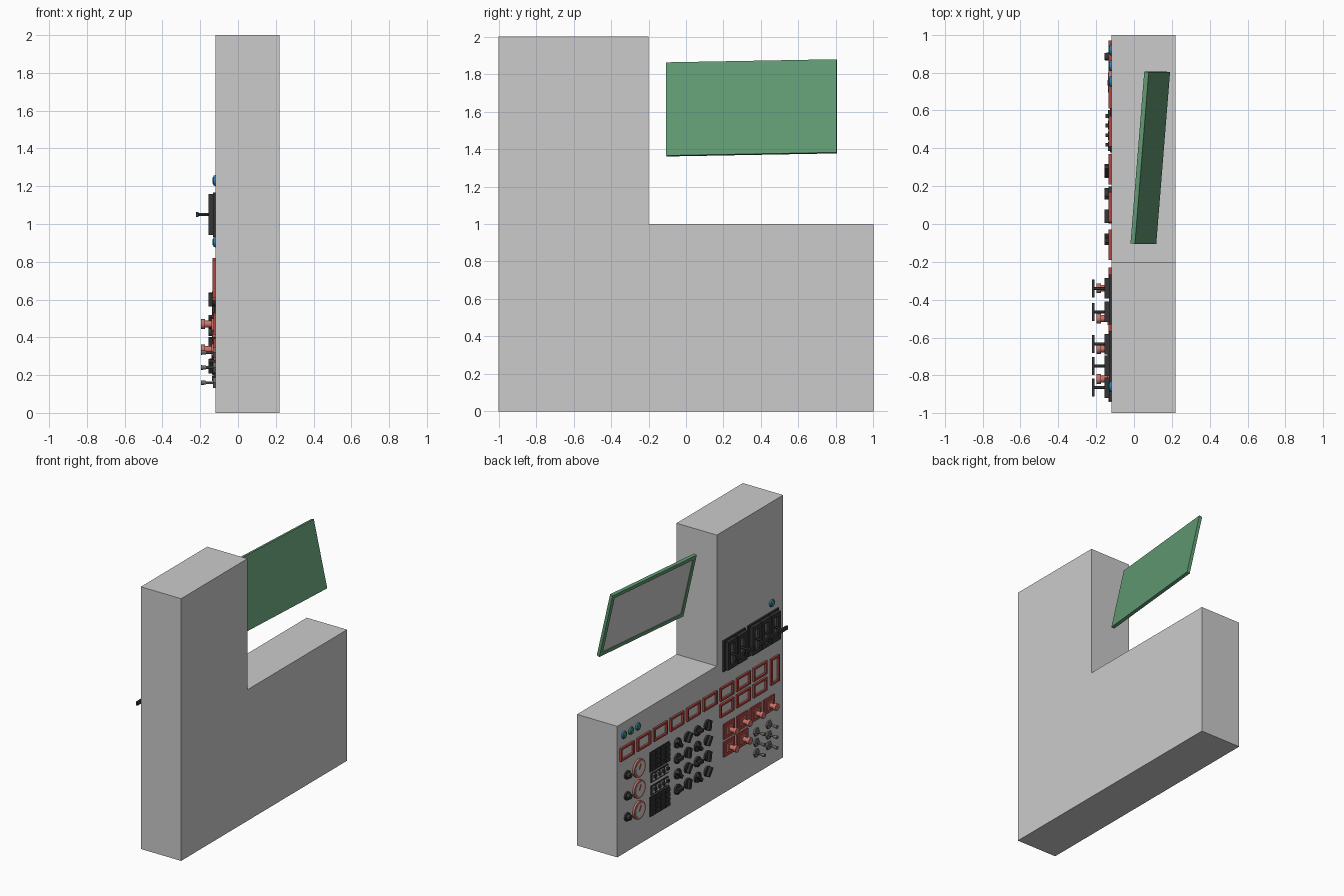
import bpy, bmesh
from math import radians, pi, cos, sin
from mathutils import Matrix, Vector

if "Cube" in bpy.data.objects:
    bpy.data.objects.remove(bpy.data.objects["Cube"])

FACE = -0.12  # x of the control face; depth d grows towards -x


def material(name, r, g, b):
    m = bpy.data.materials.new(name)
    m.diffuse_color = (r, g, b, 1)
    m.use_nodes = True
    m.node_tree.nodes["Principled BSDF"].inputs["Base Color"].default_value = m.diffuse_color
    return m


RED = material("red", 0.45, 0.06, 0.05)
SALMON = material("salmon", 0.6, 0.17, 0.14)
DARK = material("dark", 0.035, 0.035, 0.035)
METAL = material("metal", 0.15, 0.16, 0.15)
PALE = material("pale", 0.6, 0.6, 0.6)
GREEN = material("lamp_green", 0.05, 0.35, 0.08)
BLUE = material("lamp_blue", 0.03, 0.2, 0.5)
CASE = material("screen_green", 0.12, 0.32, 0.17)


def finish(name, bm, mat):
    bmesh.ops.recalc_face_normals(bm, faces=bm.faces[:])
    me = bpy.data.meshes.new(name)
    bm.to_mesh(me)
    bm.free()
    ob = bpy.data.objects.new(name, me)
    if mat:
        me.materials.append(mat)
    bpy.context.collection.objects.link(ob)
    return ob


def box(name, y, z, w, h, d0, d1, mat=None, turn=0):
    bm = bmesh.new()
    m = (Matrix.Translation((FACE - (d0 + d1) / 2, y, z)) @ Matrix.Rotation(turn, 4, 'X')
         @ Matrix.Diagonal((d1 - d0, w, h, 1)))
    bmesh.ops.create_cube(bm, size=1, matrix=m)
    return finish(name, bm, mat)


def cyl(name, y, z, r, d0, d1, mat=None, r2=None, n=20):
    bm = bmesh.new()
    m = Matrix.Translation((FACE - (d0 + d1) / 2, y, z)) @ Matrix.Rotation(-pi / 2, 4, 'Y')
    bmesh.ops.create_cone(bm, cap_ends=True, segments=n, radius1=r,
                          radius2=r if r2 is None else r2, depth=d1 - d0, matrix=m)
    return finish(name, bm, mat)


def frame(name, y, z, w, h, t, d0, d1, mat):
    bm = bmesh.new()
    rings = []
    for inset, d in ((0, d0), (0, d1), (t, d1), (t, d0)):
        a, b = w / 2 - inset, h / 2 - inset
        rings.append([bm.verts.new((FACE - d, y + sy * a, z + sz * b))
                      for sy, sz in ((-1, -1), (1, -1), (1, 1), (-1, 1))])
    for k in range(4):
        p, q = rings[k], rings[(k + 1) % 4]
        for i in range(4):
            j = (i + 1) % 4
            bm.faces.new((p[i], p[j], q[j], q[i]))
    return finish(name, bm, mat)


# L-shaped cabinet
bm = bmesh.new()
outline = [(-1, 0), (1, 0), (1, 1), (-0.2, 1), (-0.2, 2), (-1, 2)]
side = bm.faces.new([bm.verts.new((FACE, y, z)) for y, z in outline])
out = bmesh.ops.extrude_face_region(bm, geom=[side])
bmesh.ops.translate(bm, vec=(0.34, 0, 0),
                    verts=[v for v in out["geom"] if isinstance(v, bmesh.types.BMVert)])
finish("cabinet", bm, None)

# Tilted screen above the low part
W, H = 0.912, 0.51
screen = [box("screen_back", 0, 0, W, H, -0.012, 0.004, CASE),
          frame("screen_bezel", 0, 0, W, H, 0.03, 0.004, 0.012, CASE),
          box("screen_glass", 0, 0, W - 0.06, H - 0.06, 0.004, 0.007)]
place = (Matrix.Translation((0.086, 0.35, 1.62)) @ Matrix.Rotation(radians(-12.8), 4, 'Y')
         @ Matrix.Rotation(radians(-4.7), 4, 'Z') @ Matrix.Translation((-FACE, 0, 0)))
for ob in screen:
    ob.data.transform(place)

# Indicator lamps
for y, z in ((0.92, 0.905), (0.837, 0.905), (0.753, 0.905), (-0.86, 1.23)):
    cyl("lamp_rim", y, z, 0.029, 0, 0.01, BLUE, 0.026)
    cyl("lamp", y, z, 0.021, 0.01, 0.015, GREEN, 0.014)

# Red display frames
for i in range(9):
    y = 0.89 - 0.2 * i
    frame("display_frame", y, 0.77, 0.16, 0.10, 0.014, 0, 0.015, RED)
    if i > 5:
        frame("display_frame", y, 0.645, 0.16, 0.10, 0.014, 0, 0.015, RED)
frame("tall_display_frame", -0.89, 0.71, 0.1, 0.2, 0.014, 0, 0.015, RED)

# Dials with their knobs
for z in (0.587, 0.427, 0.267):
    cyl("dial_rim", 0.747, z, 0.068, 0, 0.015, SALMON, n=32)
    cyl("dial_face", 0.747, z, 0.053, 0.015, 0.017, PALE, n=32)
    box("dial_needle", 0.747, z + 0.015, 0.008, 0.045, 0.017, 0.02, RED, 0.5)
    cyl("dial_knob_base", 0.885, z, 0.032, 0, 0.012, DARK)
    cyl("dial_knob", 0.885, z, 0.022, 0.012, 0.035, DARK, 0.019)

# Key pads and rocker switches
for zc in (0.575, 0.235):
    box("keypad_plate", 0.495, zc, 0.235, 0.15, 0, 0.006, DARK)
    for i in range(4):
        for j in range(4):
            box("key", 0.495 + (i - 1.5) * 0.057, zc + (j - 1.5) * 0.036,
                0.046, 0.026, 0.006, 0.018, DARK)
for zc in (0.45, 0.355):
    box("rocker_plate", 0.495, zc, 0.21, 0.07, 0, 0.006, DARK)
    for i in range(4):
        y = 0.495 + (i - 1.5) * 0.051
        box("rocker", y, zc, 0.03, 0.05, 0.006, 0.013, PALE)
        box("rocker_top", y, zc + 0.012, 0.02, 0.02, 0.013, 0.03, DARK)

# Rotary selector knobs
for i in range(4):
    for j in range(4):
        y, z = 0.28 - 0.12 * i, 0.60 - 0.118 * j
        cyl("selector_base", y, z, 0.038, 0, 0.014, DARK)
        box("selector_grip", y, z, 0.024, 0.072, 0.014, 0.035, DARK,
            radians((-40, 35, 90, 10)[(i + 2 * j) % 4]))

# Red pull handles on plates
for y, z in ((-0.34, 0.47), (-0.5, 0.47), (-0.66, 0.47), (-0.82, 0.47),
             (-0.34, 0.335), (-0.5, 0.335)):
    box("handle_plate", y, z, 0.13, 0.115, 0, 0.01, RED)
    box("handle_collar", y, z, 0.07, 0.06, 0.01, 0.02, SALMON)
    cyl("handle", y, z, 0.018, 0.02, 0.055, SALMON)
    cyl("handle_end", y, z, 0.026, 0.055, 0.077, SALMON)

# Toggle switches
for y in (-0.67, -0.82):
    for z in (0.32, 0.24, 0.16):
        cyl("toggle_nut", y, z, 0.032, 0, 0.012, METAL, n=6)
        cyl("toggle_stem", y, z, 0.007, 0.012, 0.05, METAL, n=12)
        cyl("toggle_tip", y, z, 0.01, 0.05, 0.077, METAL, 0.013, n=12)

# Slotted lever units with T handles
for yc, w in ((-0.4, 0.265), (-0.75, 0.37)):
    box("lever_backplate", yc, 1.05, w, 0.235, 0, 0.012, DARK)
for y in (-0.34, -0.465, -0.635, -0.75, -0.865):
    frame("lever_housing", y, 1.05, 0.108, 0.215, 0.03, 0.012, 0.037, DARK)
    box("lever_slot", y, 1.05, 0.048, 0.155, 0.012, 0.02, METAL)
    cyl("lever_rod", y, 1.05, 0.008, 0.02, 0.09, DARK, n=12)
    box("lever_grip", y, 1.05, 0.095, 0.028, 0.088, 0.102, DARK)

# Smooth the round parts, keep hard edges
bpy.ops.object.select_all(action='SELECT')
bpy.context.view_layer.objects.active = bpy.data.objects["cabinet"]
bpy.ops.object.shade_smooth_by_angle(angle=radians(30))
